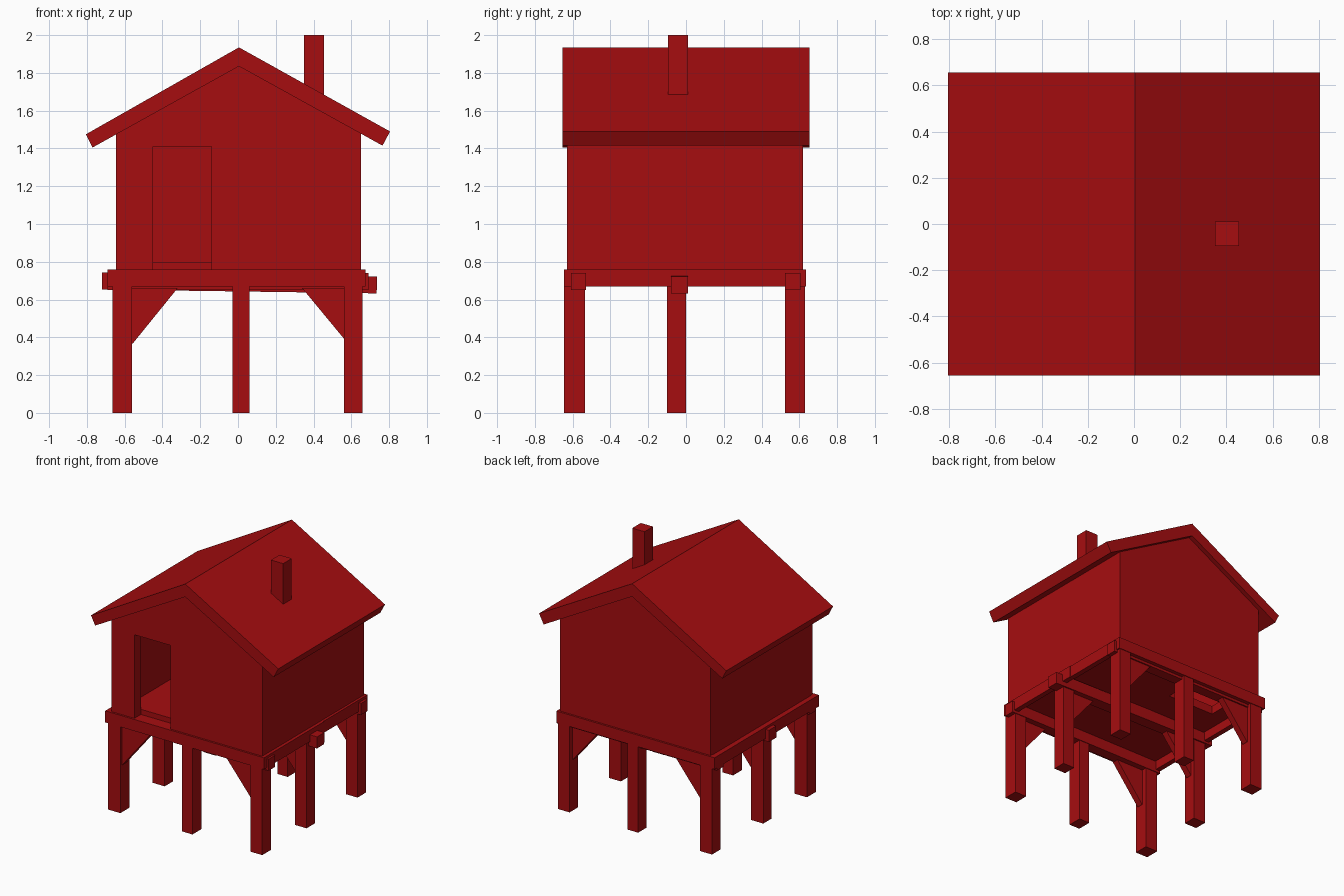
import bpy
import bmesh
from math import radians
from mathutils import Vector

cube = bpy.data.objects.get("Cube")
if cube:
    bpy.data.objects.remove(cube, do_unlink=True)

# Single barn red finish
RED = (0.38, 0.004, 0.005, 1)
red = bpy.data.materials.new("barn_red")
red.use_nodes = True
red.diffuse_color = RED
red.node_tree.nodes["Principled BSDF"].inputs["Base Color"].default_value = RED


def prism(name, profile, axis, lo, hi):
    """Extrude a 2D profile along an axis; the profile uses the other two axes in order."""
    def place(p, d):
        co = list(p)
        co.insert("xyz".index(axis), d)
        return Vector(co)
    bm = bmesh.new()
    face = bm.faces.new([bm.verts.new(place(p, lo)) for p in profile])
    new = bmesh.ops.extrude_face_region(bm, geom=[face])["geom"]
    shift = place((0, 0), hi - lo)
    bmesh.ops.translate(bm, vec=shift, verts=[v for v in new if isinstance(v, bmesh.types.BMVert)])
    bmesh.ops.recalc_face_normals(bm, faces=bm.faces)
    mesh = bpy.data.meshes.new(name)
    bm.to_mesh(mesh)
    bm.free()
    mesh.materials.append(red)
    ob = bpy.data.objects.new(name, mesh)
    bpy.context.collection.objects.link(ob)
    return ob


def box(name, x, y, z):
    corners = [(x[0], y[0]), (x[1], y[0]), (x[1], y[1]), (x[0], y[1])]
    return prism(name, corners, "z", *z)


# Footprint of the house
L, R, F, B = -0.645, 0.65, -0.63, 0.62
T = 0.08
BASE = 0.76
RIDGE = 1.84


def under_roof(x):
    return RIDGE - 0.55 * abs(x)


# Gable walls, the front one notched for the doorway
top = [(R, under_roof(R)), (0, RIDGE), (L, under_roof(L))]
door = [(-0.45, BASE), (-0.45, 1.41), (-0.14, 1.41), (-0.14, BASE)]
prism("front_wall", [(L, BASE)] + door + [(R, BASE)] + top, "y", F, F + T)
prism("back_wall", [(L, BASE), (R, BASE)] + top, "y", B - T, B)

# Side walls with tops sloped to the roof
for name, a, b in (("right_wall", L, L + T), ("left_wall", R - T, R)):
    prism(name, [(a, BASE), (b, BASE), (b, under_roof(b)), (a, under_roof(a))], "y", F + T, B - T)

# Roof slab and chimney
prism("roof", [(-0.77, 1.405), (0.005, 1.835), (0.765, 1.415),
               (0.805, 1.49), (0.005, 1.935), (-0.805, 1.475)], "y", -0.655, 0.655)
box("chimney", (0.35, 0.455), (-0.095, 0.01), (1.66, 2.0))

# Floor in two layers with a hatch opening near the back
HX, HY = (-0.52, -0.12), (0.25, 0.52)
for name, inset, z in (("deck", 0, (0.735, BASE)), ("inner_floor", T, (BASE, 0.8))):
    l, r, f, b = L + inset, R - inset, F + inset, B - inset
    prism(name, [(l, f), (r, f), (r, HY[1]), (HX[1], HY[1]), (HX[1], HY[0]),
                 (HX[0], HY[0]), (HX[0], HY[1]), (l, HY[1])], "z", *z)
    box(name + "_back_strip", (l, r), (HY[1], b), z)

# Rim boards around the platform
RIM = (0.67, BASE)
box("front_rim", (-0.69, 0.67), (-0.645, -0.61), RIM)
box("back_rim", (-0.69, 0.67), (0.6, 0.635), RIM)
box("right_rim", (-0.69, -0.65), (-0.61, 0.6), RIM)
box("left_rim_front", (0.635, 0.675), (-0.645, 0.09), RIM)
box("left_rim_back", (0.63, 0.67), (0.09, 0.635), RIM)

# Cross beams, legs and corner gussets, row by row
rows = {"front": (-0.645, -0.535), "middle": (-0.1, 0.0), "back": (0.525, 0.63)}
columns = {"right": (-0.665, -0.56), "centre": (-0.03, 0.06), "left": (0.56, 0.66)}
for row, (y0, y1) in rows.items():
    if row == "middle":
        beam = box("middle_beam", (-0.72, 0.735), (-0.08, 0.01), (-0.045, 0.045))
        beam.location.z = 0.688
        beam.rotation_euler.y = radians(0.8)
    else:
        start = max(y0, -0.61)
        box(row + "_beam", (-0.69, 0.69), (start, start + 0.08), (0.65, 0.74))
    for side, x in columns.items():
        if (row, side) != ("middle", "centre"):
            box(f"{row}_{side}_leg", x, (y0, y1), (0, 0.67))
    g = (y0 + 0.02, y0 + 0.07)
    prism(row + "_right_gusset", [(-0.57, 0.36), (-0.555, 0.37), (-0.32, 0.66), (-0.57, 0.66)], "y", *g)
    prism(row + "_left_gusset", [(0.57, 0.385), (0.57, 0.66), (0.34, 0.66), (0.555, 0.4)], "y", *g)
